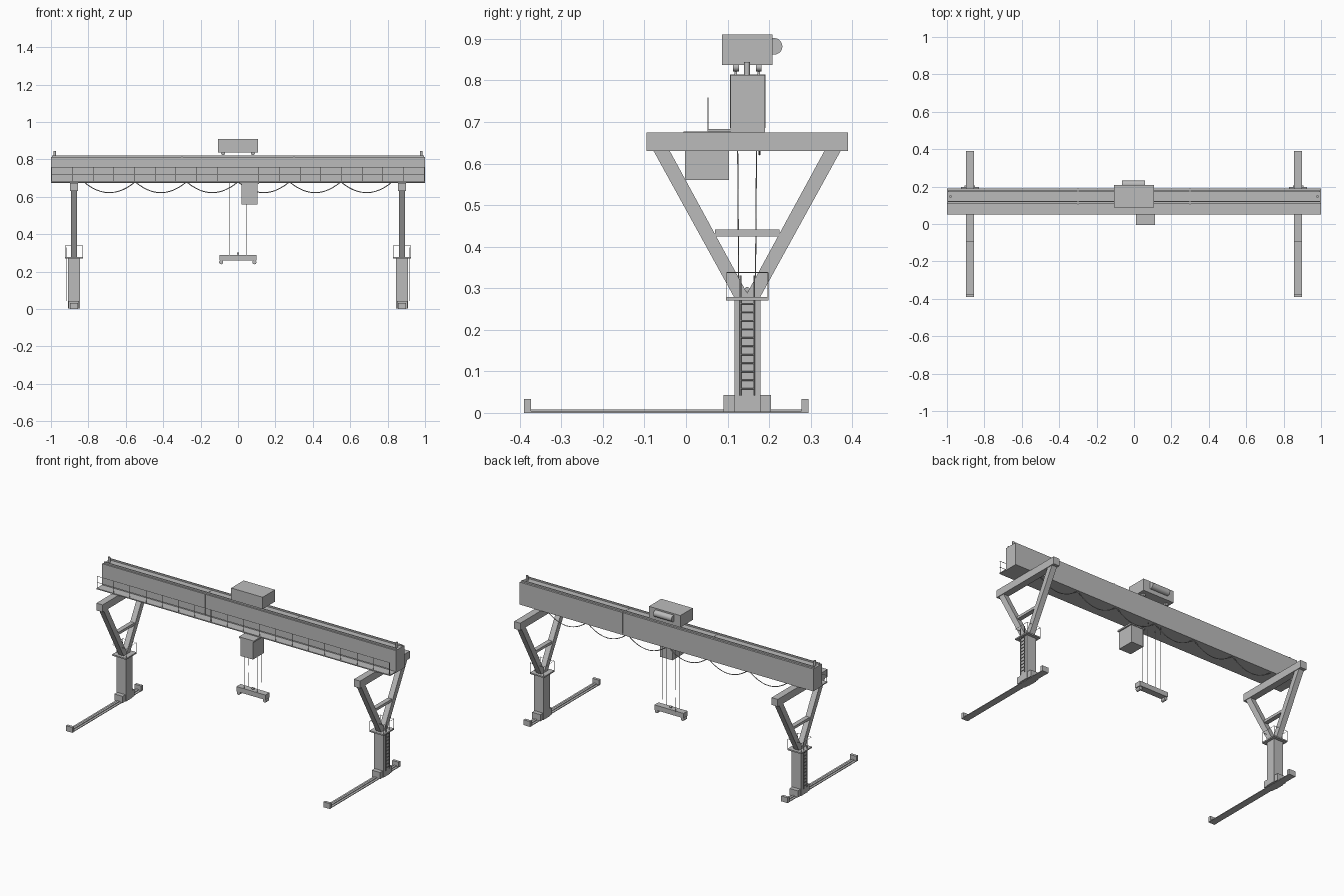
import bpy, bmesh, math
from mathutils import Vector

if "Cube" in bpy.data.objects:
    bpy.data.objects.remove(bpy.data.objects["Cube"])

grey = bpy.data.materials.new("light_grey")
grey.diffuse_color = (0.5, 0.5, 0.5, 1)
grey.use_nodes = True
grey.node_tree.nodes["Principled BSDF"].inputs["Base Color"].default_value = grey.diffuse_color
YC = 0.147      # centre line of legs and girder
LEG = 0.877     # leg distance from middle


def finish(name, bm, smooth=False):
    bmesh.ops.recalc_face_normals(bm, faces=bm.faces)
    me = bpy.data.meshes.new(name)
    bm.to_mesh(me)
    bm.free()
    me.materials.append(grey)
    ob = bpy.data.objects.new(name, me)
    bpy.context.collection.objects.link(ob)
    if smooth:
        for p in me.polygons:
            p.use_smooth = len(p.vertices) == 4
    return ob


def add_box(bm, x0, x1, y0, y1, z0, z1):
    vs = bmesh.ops.create_cube(bm, size=1)["verts"]
    for v in vs:
        v.co = ((x0 + x1) / 2 + v.co.x * (x1 - x0),
                (y0 + y1) / 2 + v.co.y * (y1 - y0),
                (z0 + z1) / 2 + v.co.z * (z1 - z0))


def add_rod(bm, a, b, r, n=6):
    a, b = Vector(a), Vector(b)
    d = b - a
    vs = bmesh.ops.create_cone(bm, cap_ends=True, segments=n, radius1=r, radius2=r, depth=d.length)["verts"]
    q = d.to_track_quat('Z', 'Y')
    for v in vs:
        v.co = q @ v.co + (a + b) / 2


def add_prism(bm, profile, x0, x1):
    # extrude a y-z profile along x
    f = bm.faces.new([bm.verts.new((x0, y, z)) for y, z in profile])
    new = bmesh.ops.extrude_face_region(bm, geom=[f])["geom"]
    bmesh.ops.translate(bm, vec=(x1 - x0, 0, 0), verts=[g for g in new if isinstance(g, bmesh.types.BMVert)])


def boxes(name, *dims):
    bm = bmesh.new()
    for d in dims:
        add_box(bm, *d)
    return finish(name, bm)


def rods(name, r, segs, n=6, smooth=False):
    bm = bmesh.new()
    for a, b in segs:
        add_rod(bm, a, b, r, n)
    return finish(name, bm, smooth)


# girder, splice plates and trolley rails
boxes("girder", (-1, 1, 0.107, 0.19, 0.675, 0.813))
boxes("girder_splices", *[(x - 0.003, x + 0.003, 0.1055, 0.1915, 0.685, 0.8145) for x in (-0.3, 0.3)])
boxes("trolley_rails", *[(-0.995, 0.995, y - 0.003, y + 0.003, 0.813, 0.822) for y in (0.12, 0.175)])
rods("end_stops", 0.007, [((s * 0.98, YC, 0.81), (s * 0.98, YC, 0.844)) for s in (-1, 1)], 12, True)

# walkway with railing
boxes("walkway", (-1, 1, 0.052, 0.108, 0.677, 0.683))
posts = [-0.995 + i * 1.99 / 18 for i in range(19)]
segs = [((x, 0.053, 0.68), (x, 0.053, 0.758)) for x in posts]
segs += [((-0.997, 0.053, z), (0.997, 0.053, z)) for z in (0.72, 0.758)]
rods("walkway_railing", 0.0015, segs)

# trolley house, hoist drum and wheels
boxes("trolley_house", (-0.107, 0.107, 0.087, 0.208, 0.837, 0.91))
rods("hoist_drum", 0.02, [((-0.063, 0.212, 0.882), (0.06, 0.212, 0.882))], 20, True)
rods("trolley_wheels", 0.01, [((x, y - 0.007, 0.832), (x, y + 0.007, 0.832))
                              for x in (-0.08, 0.08) for y in (0.12, 0.175)], 14, True)

# operator cab under the walkway
boxes("operator_cab", (0.02, 0.104, -0.003, 0.103, 0.56, 0.669))
boxes("cab_roof", (0.01, 0.112, -0.006, 0.107, 0.668, 0.677))

# hoist ropes and lifting beam
rods("hoist_ropes", 0.0013, [((x, YC + s * 0.023, 0.68), (x, YC + s * 0.02, 0.285))
                             for x in (-0.046, 0.043) for s in (-1, 1)])
boxes("lifting_beam", (-0.1, 0.098, 0.127, 0.167, 0.26, 0.29))
rods("beam_rollers", 0.011, [((x, 0.132, 0.25), (x, 0.162, 0.25)) for x in (-0.09, 0.088)], 12, True)
rods("beam_pin", 0.006, [((-0.006, YC, 0.297), (0.006, YC, 0.297))], 12, True)

# hanging power cable in six swags
segs = []
for i in range(6):
    pts = []
    for k in range(13):
        t = k / 12
        pts.append((-0.825 + 0.275 * (i + t), 0.177, 0.68 - 0.058 * 4 * t * (1 - t)))
    segs += list(zip(pts, pts[1:]))
rods("festoon_cable", 0.0025, segs)

# legs, one on each side, mirrored
for s, side in ((-1, "left"), (1, "right")):
    X = s * LEG

    def around(w, *r):
        return (X - w / 2, X + w / 2) + r

    boxes(side + "_ground_rail",
          around(0.042, -0.39, 0.295, 0, 0.004), around(0.014, -0.39, 0.295, 0.004, 0.008))
    boxes(side + "_rail_stops", around(0.044, -0.39, -0.373, 0, 0.033), around(0.044, 0.278, 0.295, 0, 0.033))
    boxes(side + "_bogies", around(0.056, 0.09, 0.12, 0.002, 0.043), around(0.056, 0.176, 0.205, 0.002, 0.043))
    boxes(side + "_column", around(0.064, 0.117, 0.179, 0.002, 0.275))
    boxes(side + "_cross_beam", around(0.042, -0.095, 0.39, 0.63, 0.675))
    boxes(side + "_platform", around(0.096, 0.096, 0.198, 0.271, 0.279))

    # V-shaped struts and tie
    bm = bmesh.new()
    for m in (-1, 1):
        prof = [(0.226, 0.632), (0.187, 0.632), (0.0, 0.288), (0.0, 0.276), (0.03, 0.276)]
        add_prism(bm, [(YC + m * y, z) for y, z in prof], X - 0.017, X + 0.017)
    finish(side + "_struts", bm)
    boxes(side + "_tie", around(0.028, 0.07, 0.225, 0.425, 0.441))

    # platform railing
    xs, ys = (X - 0.047, X + 0.047), (0.098, 0.197)
    segs = [((x, y, 0.275), (x, y, 0.338)) for x in xs for y in ys]
    segs += [((x, ys[0], 0.338), (x, ys[1], 0.338)) for x in xs]
    segs += [((xs[0], y, 0.338), (xs[1], y, 0.338)) for y in ys]
    rods(side + "_platform_railing", 0.001, segs)

    # ladder on the outer face
    lx = X + s * 0.039
    segs = [((lx, y, 0.042), (lx, y, 0.33)) for y in (0.131, 0.164)]
    segs += [((lx, 0.131, 0.058 + i * 0.0205), (lx, 0.164, 0.058 + i * 0.0205)) for i in range(11)]
    rods(side + "_ladder", 0.002, segs)
